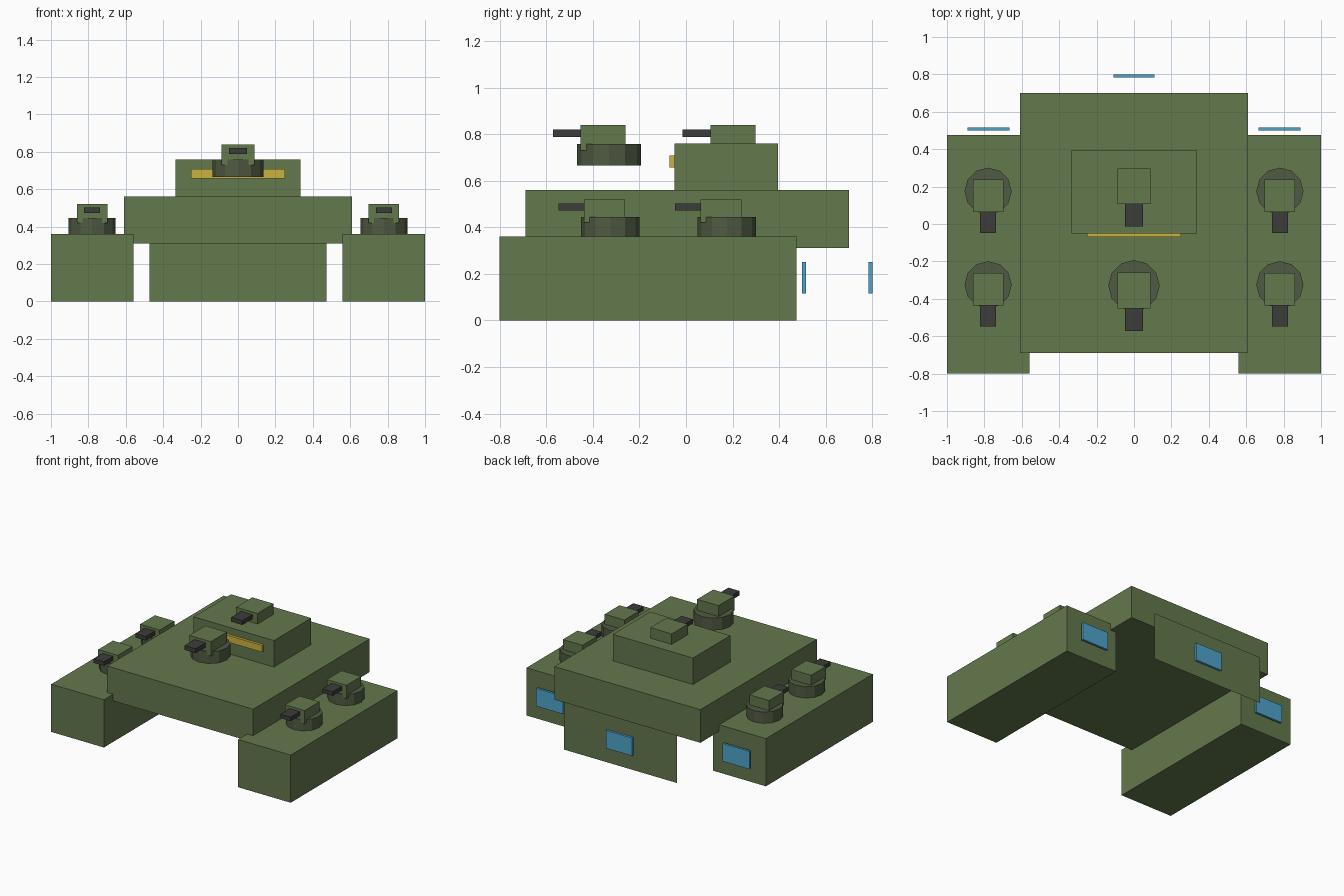
import bpy, bmesh
from mathutils import Matrix

if "Cube" in bpy.data.objects:
    bpy.data.objects.remove(bpy.data.objects["Cube"])


def material(name, rgb):
    m = bpy.data.materials.new(name)
    m.diffuse_color = (*rgb, 1.0)
    m.use_nodes = True
    m.node_tree.nodes["Principled BSDF"].inputs["Base Color"].default_value = m.diffuse_color
    return m


GREEN = material("hull_green", (0.127, 0.188, 0.074))
OLIVE = material("dark_olive", (0.080, 0.105, 0.054))
GUN = material("gun_grey", (0.045, 0.045, 0.042))
BLUE = material("engine_blue", (0.080, 0.370, 0.600))
YELLOW = material("window_yellow", (0.600, 0.450, 0.053))


def finish(name, bm, mat):
    me = bpy.data.meshes.new(name)
    bm.to_mesh(me)
    bm.free()
    me.materials.append(mat)
    ob = bpy.data.objects.new(name, me)
    bpy.context.collection.objects.link(ob)
    return ob


def box(name, x, y, z, mat):
    """Box from (min, max) ranges on each axis."""
    bm = bmesh.new()
    bmesh.ops.create_cube(bm, size=1.0)
    for v in bm.verts:
        v.co = [r[0] if c < 0 else r[1] for c, r in zip(v.co, (x, y, z))]
    return finish(name, bm, mat)


def drum(name, x, y, z, radius, mat):
    bm = bmesh.new()
    bmesh.ops.create_cone(bm, cap_ends=True, segments=12, radius1=radius,
                          radius2=radius, depth=z[1] - z[0],
                          matrix=Matrix.Translation((x, y, sum(z) / 2)))
    return finish(name, bm, mat)


def turret(name, x, y, z, s=1.0, base=True):
    """Turret on a drum; (x, y) is the drum centre, z its underside."""
    if base:
        drum(name + "_base", x, y, (z, z + 0.085 * s), 0.126 * s, OLIVE)
    box(name + "_housing", (x - 0.082 * s, x + 0.082 * s),
        (y - 0.112 * s, y + 0.064 * s), (z + 0.06 * s, z + 0.16 * s), GREEN)
    # pair of touching barrels
    for side, a, b in (("left", -0.043, 0.014), ("right", -0.014, 0.043)):
        box(f"{name}_{side}_barrel", (x + a * s, x + b * s),
            (y - 0.222 * s, y - 0.10 * s),
            (z + 0.112 * s, z + 0.142 * s), GUN)


# main hull and command block
box("main_deck", (-0.61, 0.61), (-0.69, 0.70), (0.31, 0.56), GREEN)
box("command_block", (-0.335, 0.335), (-0.05, 0.395), (0.56, 0.76), GREEN)
box("command_window", (-0.25, 0.25), (-0.07, -0.05), (0.657, 0.708), YELLOW)

# thin stern plate hanging behind the deck
bm = bmesh.new()
bm.faces.new([bm.verts.new(c) for c in (
    (0.473, 0.78, 0), (-0.473, 0.78, 0),
    (-0.473, 0.78, 0.36), (0.473, 0.78, 0.36))])
finish("stern_plate", bm, GREEN)
box("stern_engine", (-0.11, 0.11), (0.783, 0.80), (0.115, 0.25), BLUE)

# side pods with engines and two turrets each
for side, s in (("left", -1), ("right", 1)):
    box(side + "_pod", sorted((s * 0.56, s * 1.0)), (-0.80, 0.475),
        (0.0, 0.36), GREEN)
    box(side + "_engine", sorted((s * 0.665, s * 0.89)), (0.499, 0.516),
        (0.115, 0.25), BLUE)
    for place, y in (("front", -0.325), ("rear", 0.175)):
        turret(f"{side}_{place}_turret", s * 0.78, y, 0.36)

# centre turrets: one raised over the deck, one on the command block
turret("centre_front_turret", 0, -0.33, 0.665, 1.09)
turret("command_turret", 0, 0.228, 0.665, 1.09, base=False)
